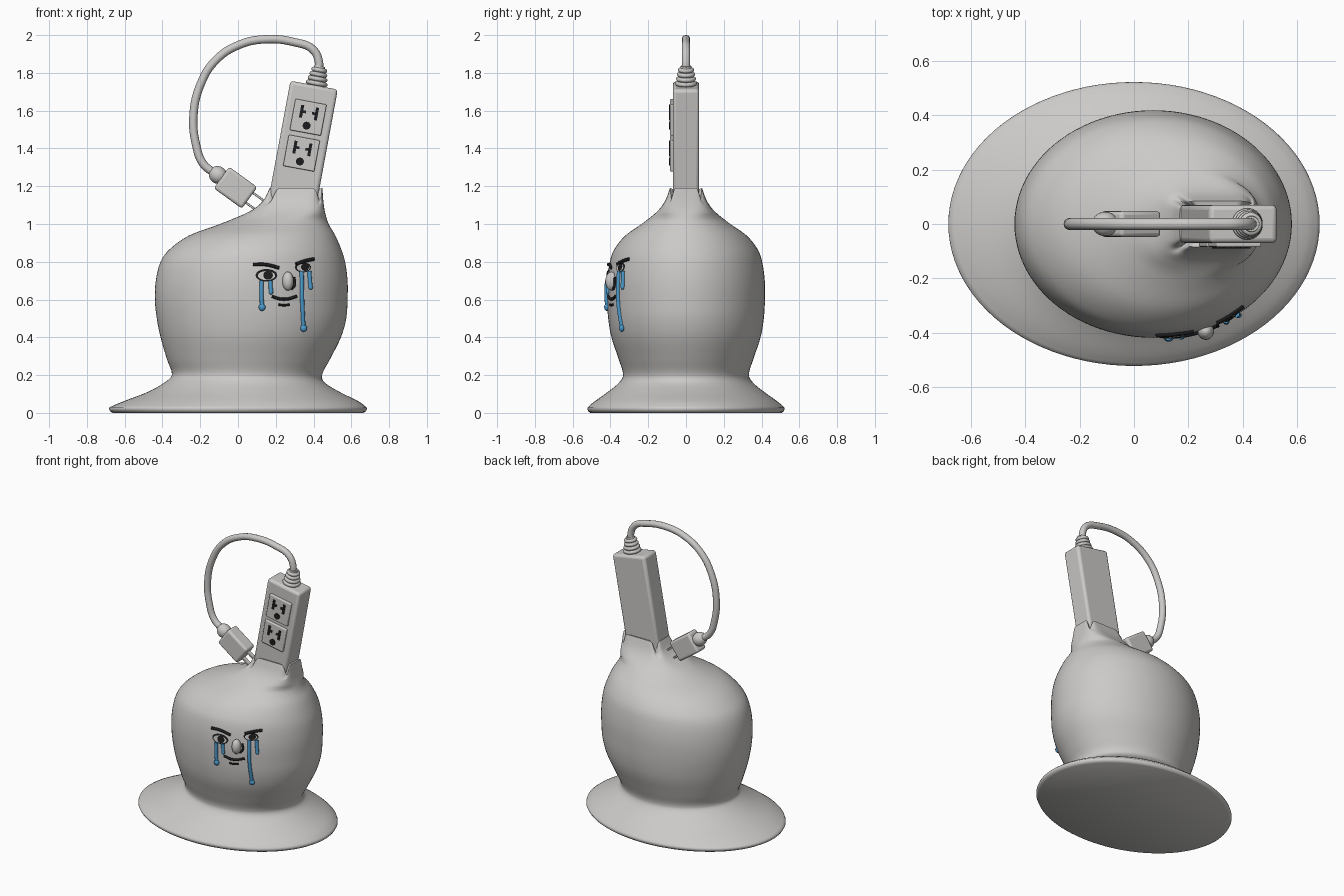
import bpy, bmesh, math
from mathutils import Vector

cube = bpy.data.objects.get("Cube")
if cube:
    bpy.data.objects.remove(cube, do_unlink=True)


def material(name, rgb):
    m = bpy.data.materials.new(name)
    m.use_nodes = True
    m.diffuse_color = (*rgb, 1)
    m.node_tree.nodes["Principled BSDF"].inputs["Base Color"].default_value = (*rgb, 1)
    return m


GREY = material("warm_grey", (.6, .59, .575))
BLACK = material("ink_black", (.012, .012, .013))
BLUE = material("tear_blue", (.07, .32, .6))


def finish(ob, name, mat, angle=40):
    ob.name = ob.data.name = name
    ob.data.materials.clear()
    ob.data.materials.append(mat)
    bpy.ops.object.select_all(action='DESELECT')
    ob.select_set(True)
    bpy.context.view_layer.objects.active = ob
    bpy.ops.object.shade_smooth_by_angle(angle=math.radians(angle))
    return ob


def from_bmesh(bm, name, mat, angle=40):
    bmesh.ops.recalc_face_normals(bm, faces=bm.faces)
    me = bpy.data.meshes.new(name)
    bm.to_mesh(me)
    bm.free()
    ob = bpy.data.objects.new(name, me)
    bpy.context.collection.objects.link(ob)
    return finish(ob, name, mat, angle)


def box(name, size, loc, tilt, mat, bevel=0):
    bpy.ops.mesh.primitive_cube_add(size=1, location=loc, rotation=(0, tilt, 0))
    ob = bpy.context.object
    ob.scale = size
    bpy.ops.object.transform_apply(location=False, rotation=False, scale=True)
    if bevel:
        mod = ob.modifiers.new("rounded", 'BEVEL')
        mod.width, mod.segments = bevel, 3
    return finish(ob, name, mat)


def ball(name, loc, scale, mat, rot=(0, 0, 0)):
    bpy.ops.mesh.primitive_uv_sphere_add(segments=24, ring_count=12, radius=1,
                                         location=loc, rotation=rot)
    bpy.context.object.scale = scale
    return finish(bpy.context.object, name, mat, 80)


def tube(name, points, radius, mat):
    cu = bpy.data.curves.new(name, 'CURVE')
    cu.dimensions = '3D'
    cu.bevel_depth, cu.bevel_resolution, cu.use_fill_caps = radius, 4, True
    sp = cu.splines.new('BEZIER')
    sp.bezier_points.add(len(points) - 1)
    for bp, p in zip(sp.bezier_points, points):
        bp.co = p
        bp.handle_left_type = bp.handle_right_type = 'AUTO'
    ob = bpy.data.objects.new(name, cu)
    bpy.context.collection.objects.link(ob)
    bpy.ops.object.select_all(action='DESELECT')
    ob.select_set(True)
    bpy.context.view_layer.objects.active = ob
    bpy.ops.object.convert(target='MESH')
    return finish(bpy.context.object, name, mat, 50)


# Body outline: height, left edge, right edge, half depth
OUTLINE = [(.03, -.68, .68, .52), (.06, -.61, .64, .485), (.11, -.48, .54, .415),
           (.16, -.39, .46, .355), (.2, -.35, .445, .333), (.28, -.375, .485, .355),
           (.4, -.41, .545, .395), (.5, -.43, .573, .412), (.6, -.44, .58, .418),
           (.7, -.435, .58, .417), (.8, -.41, .567, .403), (.865, -.363, .547, .38),
           (.94, -.257, .515, .32), (1, -.095, .48, .235), (1.066, .06, .46, .153),
           (1.12, .13, .452, .112), (1.19, .168, .447, .085)]


def slope(i, k):
    a, b = OUTLINE[max(i - 1, 0)], OUTLINE[min(i + 1, len(OUTLINE) - 1)]
    return (b[k] - a[k]) / (b[0] - a[0])


def section(z):
    """Smoothly interpolated centre, half width and half depth at a height."""
    i = 0
    while i < len(OUTLINE) - 2 and z > OUTLINE[i + 1][0]:
        i += 1
    a, b = OUTLINE[i], OUTLINE[i + 1]
    h = b[0] - a[0]
    t = (z - a[0]) / h
    l, r, d = [(1 + 2 * t) * (1 - t) ** 2 * a[k] + t * (1 - t) ** 2 * h * slope(i, k)
               + t * t * (3 - 2 * t) * b[k] + t * t * (t - 1) * h * slope(i + 1, k)
               for k in (1, 2, 3)]
    return (l + r) / 2, (r - l) / 2, d


def ring(bm, z, inset=1.0, drop=0.0, n=96):
    cx, rx, ry = section(max(z, OUTLINE[0][0]))
    neck = min(max((z - 1.03) / .14, 0), 1)
    power = 2 / (2 + 4 * neck)
    verts = []
    for j in range(n):
        a = math.tau * j / n
        c, s = math.cos(a), math.sin(a)
        notch = abs(math.sin(2 * a)) ** 6 * max(z - 1.1, 0) * .7
        verts.append(bm.verts.new((cx + inset * rx * math.copysign(abs(c) ** power, c),
                                   inset * ry * math.copysign(abs(s) ** power, s),
                                   z - notch - drop)))
    return verts


# Body with a wide foot and a notched square collar
bm = bmesh.new()
rings = [ring(bm, 0, .975), ring(bm, .008, .995), ring(bm, .02, 1.005)]
for lo, hi in zip(OUTLINE, OUTLINE[1:]):
    rings += [ring(bm, lo[0] + (hi[0] - lo[0]) * k / 4) for k in range(4)]
top = OUTLINE[-1][0]
rings += [ring(bm, top), ring(bm, top, .8, .005)]
for r0, r1 in zip(rings, rings[1:]):
    for j in range(len(r0)):
        k = (j + 1) % len(r0)
        bm.faces.new((r0[j], r0[k], r1[k], r1[j]))
bm.faces.new(rings[0])
bm.faces.new(rings[-1])
from_bmesh(bm, "body", GREY, 50)

# Tilted outlet strip
TILT = math.radians(10.5)
TOP = Vector((.403, 0, 1.735))
UP = Vector((math.sin(TILT), 0, math.cos(TILT)))
SIDE = Vector((math.cos(TILT), 0, -math.sin(TILT)))


def on_strip(across, along, y=0):
    return TOP + SIDE * across + UP * along + Vector((0, y, 0))


box("outlet_strip", (.255, .14, .68), on_strip(0, -.34), TILT, GREY, .018)
for label, u in (("upper", -.173), ("lower", -.366)):
    box(label + "_outlet_plate", (.168, .03, .168), on_strip(0, u, -.07), TILT, GREY, .006)
    for w, tick in ((-.04, .012), (.04, -.012)):
        box(label + "_slot", (.016, .008, .068), on_strip(w, u + .025, -.086), TILT, BLACK)
        box(label + "_slot_tick", (.024, .008, .014), on_strip(w + tick, u + .025, -.086), TILT, BLACK)
    bpy.ops.mesh.primitive_cylinder_add(vertices=24, radius=.021, depth=.008,
                                        location=on_strip(0, u - .045, -.086),
                                        rotation=(math.pi / 2, 0, 0))
    finish(bpy.context.object, label + "_ground_hole", BLACK)

# Ribbed cord sleeve
bpy.ops.mesh.primitive_cone_add(vertices=32, radius1=.052, radius2=.028, depth=.12,
                                location=on_strip(.012, .045), rotation=(0, TILT, 0))
finish(bpy.context.object, "sleeve_core", GREY)
for k in range(4):
    bpy.ops.mesh.primitive_torus_add(major_segments=32, minor_segments=10,
                                     major_radius=.046 - .005 * k, minor_radius=.012,
                                     location=on_strip(.012, .012 + .024 * k),
                                     rotation=(0, TILT, 0))
    finish(bpy.context.object, "sleeve_rib", GREY, 80)

# Cord looping over to the plug
loop = [(.425, 1.8), (.428, 1.86), (.395, 1.925), (.3, 1.962), (.15, 1.978), (.01, 1.95),
        (-.12, 1.865), (-.2, 1.735), (-.236, 1.57), (-.222, 1.42), (-.185, 1.32), (-.12, 1.265)]
tube("cord", [(x, 0, z) for x, z in loop], .022, GREY)

# Plug with two prongs
AXIS = Vector((.81, 0, -.586))
CROSS = Vector((.586, 0, .81))
turn = math.atan2(AXIS.x, AXIS.z)
mid = Vector((-.013, 0, 1.192))
box("plug", (.14, .095, .184), mid, turn, GREY, .015)
ball("plug_collar", mid - AXIS * .115, (.046, .045, .05), GREY, (0, turn, 0))
for s in (-1, 1):
    box("prong", (.012, .03, .1), mid + AXIS * .12 + CROSS * .032 * s, turn, GREY, .003)


# Face details laid on the body surface
def on_body(x, z, lift=0):
    def point(px, pz):
        cx, rx, ry = section(pz)
        return Vector((px, -ry * math.sqrt(max(1 - ((px - cx) / rx) ** 2, 0)), pz))
    e = .004
    normal = (point(x + e, z) - point(x - e, z)).cross(point(x, z + e) - point(x, z - e))
    return point(x, z) + normal.normalized() * lift


def patch(name, x, z, rx, rz, lift, mat, n=28):
    bm = bmesh.new()
    hub = bm.verts.new(on_body(x, z, lift))
    rim = [bm.verts.new(on_body(x + rx * math.cos(math.tau * j / n),
                                z + rz * math.sin(math.tau * j / n), lift)) for j in range(n)]
    for j in range(n):
        bm.faces.new((hub, rim[j], rim[(j + 1) % n]))
    return from_bmesh(bm, name, mat)


def stroke(name, points, radius, mat, lift=.003):
    return tube(name, [on_body(x, z, lift) for x, z in points], radius, mat)


for side, x, z, w, h in (("right", .15, .728, .057, .033), ("left", .342, .77, .042, .027)):
    patch(side + "_eye_outline", x, z, w, h, .004, BLACK)
    patch(side + "_eye", x, z - .002, w * .8, h * .72, .007, GREY)
    patch(side + "_pupil", x + .008, z, h * .75, h * .72, .01, BLACK)

stroke("right_brow", [(.08, .785), (.15, .784), (.217, .767)], .009, BLACK)
stroke("left_brow", [(.305, .787), (.35, .803), (.4, .814)], .009, BLACK)
stroke("mouth", [(.18, .617), (.21, .606), (.25, .602), (.31, .617)], .008, BLACK)
stroke("lower_lip", [(.215, .573), (.245, .57), (.272, .574)], .006, BLACK)
stroke("nose_line", [(.296, .72), (.298, .675), (.28, .655)], .007, BLACK)
ball("nose", on_body(.262, .697, .008), (.03, .032, .05), GREY)

# Tears
for points, drop in (([(.125, .7), (.124, .63), (.127, .56)], .018),
                     ([(.17, .7), (.174, .64)], .012),
                     ([(.335, .75), (.338, .6), (.345, .45)], .018),
                     ([(.375, .75), (.382, .665)], .012)):
    stroke("tear", points, .011, BLUE, .004)
    ball("tear_drop", on_body(*points[-1], .005), (drop, drop * .8, drop * 1.1), BLUE)
